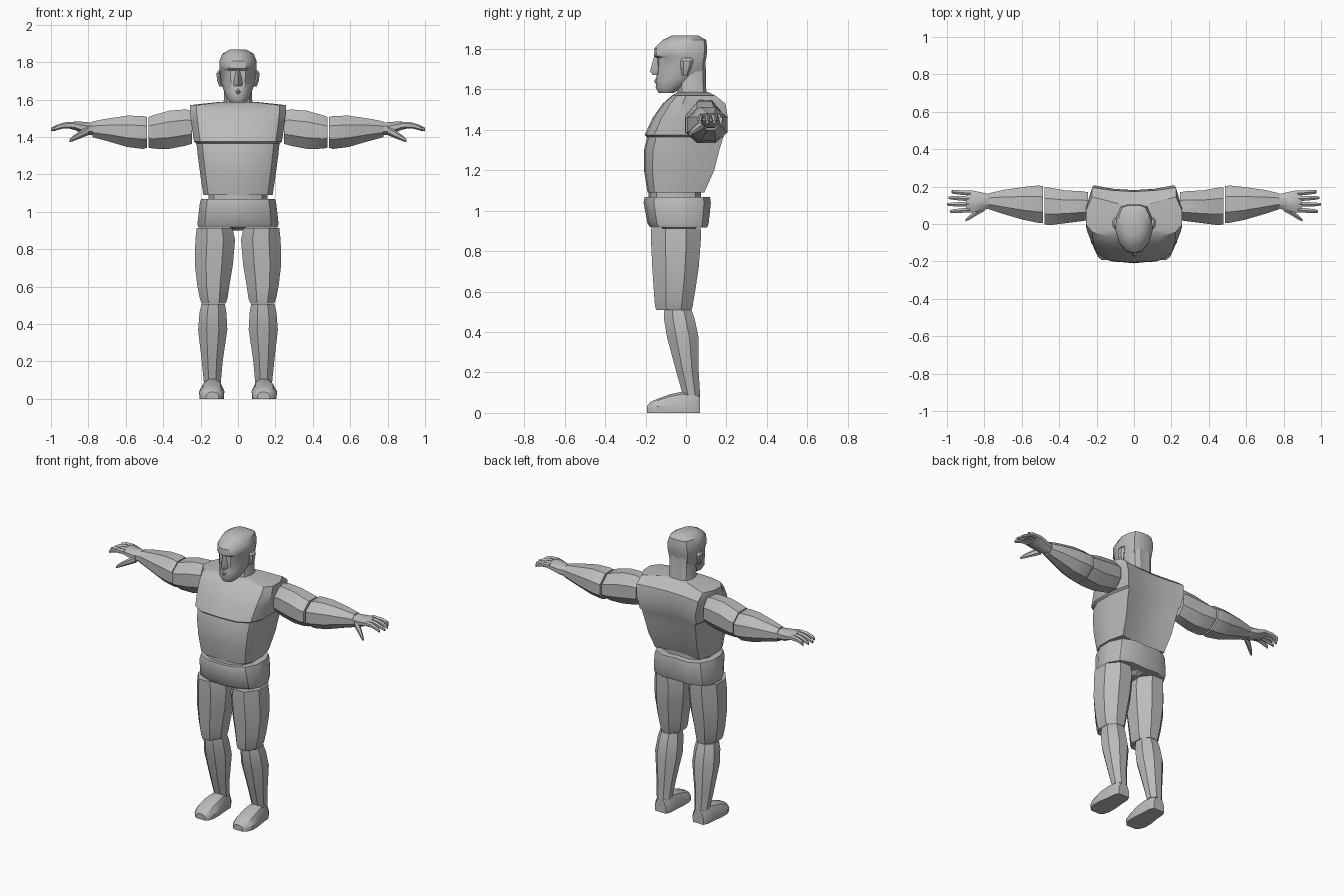
import bpy, bmesh, math

grey = bpy.data.materials.new("plain_grey")
grey.diffuse_color = (0.5, 0.5, 0.5, 1)


def loft(name, rings, mirror=False, angle=30):
    """Skin a list of equal-length point rings, cap both ends."""
    bm = bmesh.new()
    vs = [[bm.verts.new(p) for p in r] for r in rings]
    n = len(vs[0])
    for a, b in zip(vs, vs[1:]):
        for i in range(n):
            j = (i + 1) % n
            bm.faces.new((a[i], a[j], b[j], b[i]))
    bm.faces.new(vs[0][::-1])
    bm.faces.new(vs[-1])
    bmesh.ops.recalc_face_normals(bm, faces=bm.faces)
    me = bpy.data.meshes.new(name)
    bm.to_mesh(me)
    bm.free()
    ob = bpy.data.objects.new(name, me)
    bpy.context.collection.objects.link(ob)
    me.materials.append(grey)
    if mirror:
        ob.modifiers.new("mirror", 'MIRROR')
    bpy.ops.object.select_all(action='DESELECT')
    ob.select_set(True)
    bpy.context.view_layer.objects.active = ob
    bpy.ops.object.shade_smooth_by_angle(angle=math.radians(angle))
    return ob


def tube(name, axis, stations, n=8, mirror=True):
    """Limb: stations are (position on axis, centre a, centre b, radius a, radius b)."""
    k = 1 / math.cos(math.pi / n)
    rings = []
    for t, ca, cb, ra, rb in stations:
        r = []
        for i in range(n):
            w = 2 * math.pi * (i + 0.5) / n
            a, b = ca + ra * k * math.cos(w), cb + rb * k * math.sin(w)
            r.append({'x': (t, a, b), 'y': (a, t, b), 'z': (a, b, t)}[axis])
        rings.append(r)
    return loft(name, rings, mirror)


def body(name, half, stations, angle=30):
    """Symmetric body part: half profile in (width, depth) fractions,
    stations are (height, half width, front y, back y)."""
    rings = []
    for z, w, f, b in stations:
        right = [(u * w, f + v * (b - f), z) for u, v in half]
        rings.append(right + [(-x, y, z) for x, y, z in right[-2:0:-1]])
    return loft(name, rings, angle=angle)


# torso with chest step and broad flat shoulders
chest = [(0, 0), (.55, .02), (.86, .12), (1, .32), (1, .66), (.87, 1), (.45, .95), (0, .93)]
body("torso", chest, [
    (1.09, .185, -.19, .09), (1.20, .202, -.208, .14), (1.30, .215, -.208, .165),
    (1.365, .222, -.193, .185), (1.375, .235, -.205, .19), (1.46, .248, -.165, .207),
    (1.53, .257, -.115, .195), (1.57, .257, -.07, .145), (1.587, .10, -.04, .11)])

# waist and hips
oval = [(0, 0), (.45, .03), (.82, .15), (1, .38), (1, .65), (.82, .88), (.45, .98), (0, .96)]
body("waist", oval, [(1.04, .158, -.185, .08), (1.11, .158, -.185, .08)])
body("hips", oval, [
    (.917, .212, -.175, .11), (.935, .217, -.19, .118), (1.04, .205, -.21, .13),
    (1.068, .198, -.205, .125)])
body("crotch", oval, [(.90, .025, -.09, .03), (.93, .06, -.15, .08)])

# neck and head
body("neck", oval, [(1.56, .085, -.05, .11), (1.60, .075, -.04, .103), (1.74, .078, -.05, .10)])
skull = [(0, 0), (.42, .04), (.8, .22), (1, .48), (.95, .75), (.72, .95), (.35, 1), (0, 1)]
body("head", skull, [
    (1.583, .04, -.135, -.06), (1.61, .062, -.15, -.02), (1.645, .075, -.148, .03),
    (1.69, .09, -.145, .09), (1.755, .098, -.143, .10), (1.765, .10, -.158, .102),
    (1.805, .10, -.155, .105), (1.845, .084, -.115, .10), (1.867, .045, -.07, .06)], 35)

# nose, mouth and ears
wedge = [(0, 0), (1, .6), (1, 1), (0, 1)]
body("nose", wedge, [(1.672, .022, -.165, -.12), (1.69, .024, -.178, -.12),
                     (1.768, .010, -.157, -.12)])
body("lips", wedge, [(1.63, .026, -.152, -.11), (1.643, .032, -.158, -.11),
                     (1.655, .024, -.15, -.11)])
tube("ears", 'z', [(1.67, .09, -.005, .010, .012), (1.70, .10, 0, .012, .022),
                   (1.74, .102, .005, .013, .028), (1.755, .098, .005, .008, .02)], 6)

# arms stretched sideways
tube("upper_arms", 'x', [
    (.245, .095, 1.452, .075, .088), (.28, .095, 1.45, .08, .097),
    (.37, .092, 1.438, .088, .102), (.45, .094, 1.427, .1, .09),
    (.479, .096, 1.425, .098, .082)])
tube("forearms", 'x', [
    (.487, .104, 1.424, .098, .083), (.51, .106, 1.424, .1, .088),
    (.59, .11, 1.43, .088, .084), (.70, .118, 1.438, .064, .06),
    (.778, .122, 1.441, .042, .042)])

# hands
tube("palms", 'x', [
    (.765, .122, 1.442, .036, .034), (.82, .12, 1.446, .050, .034),
    (.87, .12, 1.460, .060, .024), (.898, .12, 1.460, .058, .016)])
for i, (y0, y1, tip) in enumerate([(.165, .172, .975), (.135, .140, .993),
                                   (.105, .105, 1.0), (.075, .068, .985)]):
    tube("fingers_%d" % (i + 1), 'x', [
        (.875, y0, 1.463, .013, .016), (.93, (y0 + y1) / 2, 1.462, .012, .014),
        (.97, y1, 1.450, .010, .012), (tip, y1, 1.440, .006, .008)], 6)
tube("thumbs", 'x', [
    (.80, .085, 1.435, .016, .022), (.845, .06, 1.412, .016, .018),
    (.88, .034, 1.393, .012, .013), (.90, .02, 1.380, .006, .007)], 6)

# legs
tube("thighs", 'z', [
    (.51, .130, -.06, .064, .088), (.535, .130, -.06, .074, .094),
    (.60, .132, -.057, .085, .102), (.72, .129, -.052, .102, .115),
    (.85, .122, -.05, .106, .123), (.912, .125, -.05, .096, .123)])
tube("shins", 'z', [
    (.085, .137, .028, .045, .042), (.20, .138, .008, .056, .055),
    (.37, .135, -.015, .078, .078), (.46, .134, -.032, .072, .076),
    (.508, .132, -.04, .062, .068)])


# feet with flat soles, heel to toe
def sole_ring(y, w, h, cx):
    half = [(1, 0), (1.05, .45), (.72, .88), (.3, 1)]
    pts = half + [(-u, v) for u, v in half[::-1]]
    return [(cx + u * w, y, v * h) for u, v in pts]


loft("feet", [sole_ring(*s) for s in [
    (.07, .038, .085, .137), (.045, .052, .103, .137), (-.02, .056, .105, .138),
    (-.08, .064, .092, .140), (-.14, .064, .07, .141), (-.175, .052, .055, .139),
    (-.193, .032, .036, .137)]], mirror=True)
